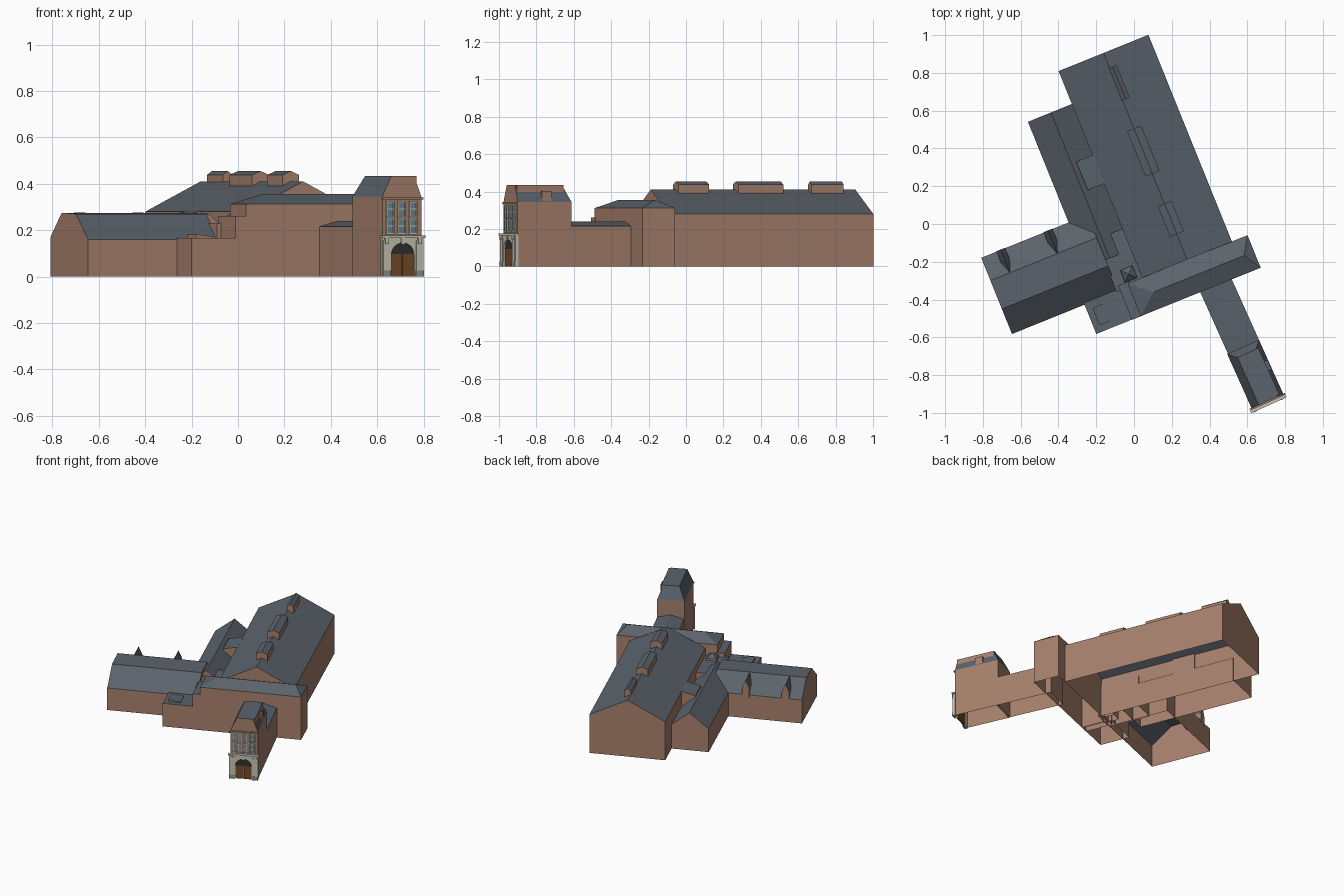
import bpy, bmesh, math
from mathutils import Vector

if "Cube" in bpy.data.objects:
    bpy.data.objects.remove(bpy.data.objects["Cube"])


def mat(name, rgb):
    m = bpy.data.materials.new(name)
    m.diffuse_color = (*rgb, 1)
    m.use_nodes = True
    m.node_tree.nodes["Principled BSDF"].inputs["Base Color"].default_value = m.diffuse_color
    return m


BRICK = mat("brick", (0.38, 0.215, 0.15))
SLATE = mat("slate", (0.105, 0.125, 0.15))
STONE = mat("stone", (0.55, 0.55, 0.44))
PLINTH = mat("plinth", (0.25, 0.29, 0.22))
WOOD = mat("wood", (0.17, 0.065, 0.02))
GLASS = mat("glass", (0.14, 0.23, 0.28))
DARK = mat("dark_iron", (0.03, 0.03, 0.03))
YARD = math.radians(22)      # plan angle of the halls
GATE = math.radians(24.2)    # plan angle of the gate range


def finish(name, bm, ang, material=None):
    """Recalculate, drop the underside, colour walls brick and roofs slate."""
    bmesh.ops.remove_doubles(bm, verts=bm.verts, dist=1e-5)
    bmesh.ops.recalc_face_normals(bm, faces=bm.faces)
    bm.normal_update()
    under = [f for f in bm.faces if f.normal.z < -0.9
             and f.calc_center_median().z < 1e-4]
    bmesh.ops.delete(bm, geom=under, context='FACES')
    me = bpy.data.meshes.new(name)
    for m in ([material] if material else [BRICK, SLATE]):
        me.materials.append(m)
    if not material:
        for f in bm.faces:
            f.material_index = 1 if f.normal.z > 0.2 else 0
    bm.to_mesh(me)
    bm.free()
    ob = bpy.data.objects.new(name, me)
    ob.rotation_euler.z = ang
    bpy.context.collection.objects.link(ob)
    return ob


def prism(name, prof, s0, s1, along='b', ang=YARD, material=None):
    """Extrude a (horizontal, z) section along local b (depth) or a (width)."""
    bm = bmesh.new()
    pt = (lambda h, z, s: (h, s, z)) if along == 'b' else (lambda h, z, s: (s, h, z))
    f = bm.faces.new([bm.verts.new(pt(h, z, s0)) for h, z in prof])
    ext = bmesh.ops.extrude_face_region(bm, geom=[f], use_keep_orig=True)
    d = Vector(pt(0, 0, s1 - s0))
    for v in ext['geom']:
        if isinstance(v, bmesh.types.BMVert):
            v.co += d
    return finish(name, bm, ang, material)


def box(name, a0, a1, b0, b1, z0, z1, ang=YARD, material=None):
    return prism(name, [(a0, z0), (a1, z0), (a1, z1), (a0, z1)], b0, b1, 'b', ang, material)


def gable(name, h0, h1, ze, zr, s0, s1, along='b', ang=YARD, z0=0, ridge=None):
    r = (h0 + h1) / 2 if ridge is None else ridge
    return prism(name, [(h0, z0), (h1, z0), (h1, ze), (r, zr), (h0, ze)], s0, s1, along, ang)


def hipped(name, a0, a1, b0, b1, ze, zt, ins, ang=YARD):
    """Walls plus a roof whose top is inset by (left, right, front, back)."""
    l, r, f, k = ins
    bm = bmesh.new()
    rings = [(a0, a1, b0, b1, 0), (a0, a1, b0, b1, ze),
             (a0 + l, a1 - r, b0 + f, b1 - k, zt)]
    vs = [[bm.verts.new(p) for p in ((A, B, z), (C, B, z), (C, D, z), (A, D, z))]
          for A, C, B, D, z in rings]
    for lo, hi in zip(vs, vs[1:]):
        for i in range(4):
            j = (i + 1) % 4
            bm.faces.new((lo[i], lo[j], hi[j], hi[i]))
    bm.faces.new(vs[2])
    return finish(name, bm, ang)


# Main hall with its ridge monitors
gable("main_hall", -0.067, 0.446, 0.28, 0.41, -0.28, 0.9)
for i, (a0, b0, b1) in enumerate([(0.152, -0.135, 0.04), (0.15, 0.21, 0.468), (0.185, 0.63, 0.815)]):
    gable(f"ridge_monitor_{i}", a0, 0.23, 0.438, 0.455, b0, b1, z0=0.36)

# Side aisle and the catslide dormer cutting into it
gable("side_aisle", -0.318, -0.06, 0.17, 0.272, -0.12, 0.712, ridge=-0.187)
prism("catslide", [(-0.16, 0.15), (-0.06, 0.15), (-0.06, 0.284), (-0.16, 0.262)], 0.258, 0.42)

# West wing with a flattened roof and two rear dormers
prism("west_wing", [(0.137, 0), (0.137, 0.17), (0.007, 0.275), (-0.155, 0.27),
                    (-0.298, 0.16), (-0.298, 0)], -0.817, -0.21, 'a')
for i, a in enumerate((-0.435, -0.705)):
    gable(f"wing_dormer_{i}", a - 0.025, a + 0.025, 0.22, 0.276, 0.01, 0.139, z0=0.15)

# Low infill buildings between the wing, the hall and the cross range
box("flat_annex", -0.403, -0.15, -0.465, -0.25, 0, 0.167)
prism("annex_rooflight", [(-0.37, 0.16), (-0.29, 0.16), (-0.29, 0.172), (-0.37, 0.182)], -0.43, -0.33)
box("court_infill", -0.22, -0.06, -0.3, 0.0, 0, 0.23)
box("stair_block", -0.2, -0.14, -0.467, -0.27, 0, 0.26)
hipped("court_lantern", -0.16, -0.09, -0.27, -0.2, 0.245, 0.275, (0.035, 0.035, 0.035, 0.035))

# Cross range with hipped roof
hipped("cross_range", -0.15, 0.535, -0.466, -0.28, 0.312, 0.355, (0.11, 0.057, 0.093, 0.093))

# Gate range: link and tower
gable("gate_link", 0.172, 0.352, 0.215, 0.24, -0.84, -0.44, ang=GATE)
hipped("gate_tower", 0.168, 0.352, -1.145, -0.83, 0.345, 0.434, (0.042, 0.034, 0.0, 0.04), GATE)
box("tower_roof_parapet", 0.3, 0.332, -1.14, -0.868, 0.37, 0.434, GATE)
box("tower_side_dormer", 0.31, 0.35, -1.0, -0.945, 0.34, 0.402, GATE)

# Stone portal with arched opening
C, R = 0.258, 0.054
arch = [(C + R * math.cos(math.pi * i / 12), 0.095 + 0.05 * math.sin(math.pi * i / 12))
        for i in range(13)]
prism("stone_portal", [(0.16, 0), (0.16, 0.168), (0.356, 0.168), (0.356, 0), (C + R, 0)]
      + arch + [(C - R, 0)], -1.16, -1.143, 'b', GATE, STONE)
prism("arch_lunette", arch, -1.15, -1.144, 'b', GATE, DARK)
for i, s in enumerate((-1, 1)):
    box(f"gate_leaf_{i}", min(C, C + s * R) + 0.001, max(C, C + s * R) - 0.001,
        -1.154, -1.144, 0, 0.097, GATE, WOOD)
    p = C + s * 0.078
    box(f"pier_{i}", p - 0.016, p + 0.016, -1.164, -1.158, 0.025, 0.155, GATE, STONE)
    box(f"pier_plinth_{i}", p - 0.019, p + 0.019, -1.166, -1.158, 0, 0.026, GATE, PLINTH)
    box(f"pier_bracket_{i}", p - 0.008, p + 0.008, -1.17, -1.16, 0.14, 0.168, GATE, STONE)
box("portal_keystone", C - 0.008, C + 0.008, -1.165, -1.158, 0.138, 0.166, GATE, STONE)
box("portal_cornice", 0.156, 0.361, -1.168, -1.143, 0.166, 0.176, GATE, STONE)
box("eaves_cornice", 0.164, 0.358, -1.153, -1.143, 0.333, 0.341, GATE, BRICK)

# Two rows of three sash windows
for row, (z0, z1) in enumerate([(0.188, 0.246), (0.262, 0.32)]):
    for col in range(3):
        n, a = f"{row}_{col}", C + (col - 1) * 0.054
        box("window_glass_" + n, a - 0.016, a + 0.016, -1.148, -1.144, z0, z1, GATE, GLASS)
        box("window_sill_" + n, a - 0.021, a + 0.021, -1.153, -1.144, z0 - 0.006, z0, GATE, STONE)
        box("window_head_" + n, a - 0.019, a + 0.019, -1.151, -1.144, z1, z1 + 0.006, GATE, STONE)
        box("window_rail_" + n, a - 0.016, a + 0.016, -1.15, -1.144,
            (z0 + z1) / 2 - 0.002, (z0 + z1) / 2 + 0.002, GATE, STONE)
        for s in (-1, 1):
            box(f"window_jamb_{n}_{'lr'[s > 0]}", a + s * 0.0165 - 0.0025, a + s * 0.0165 + 0.0025,
                -1.151, -1.144, z0, z1, GATE, STONE)
